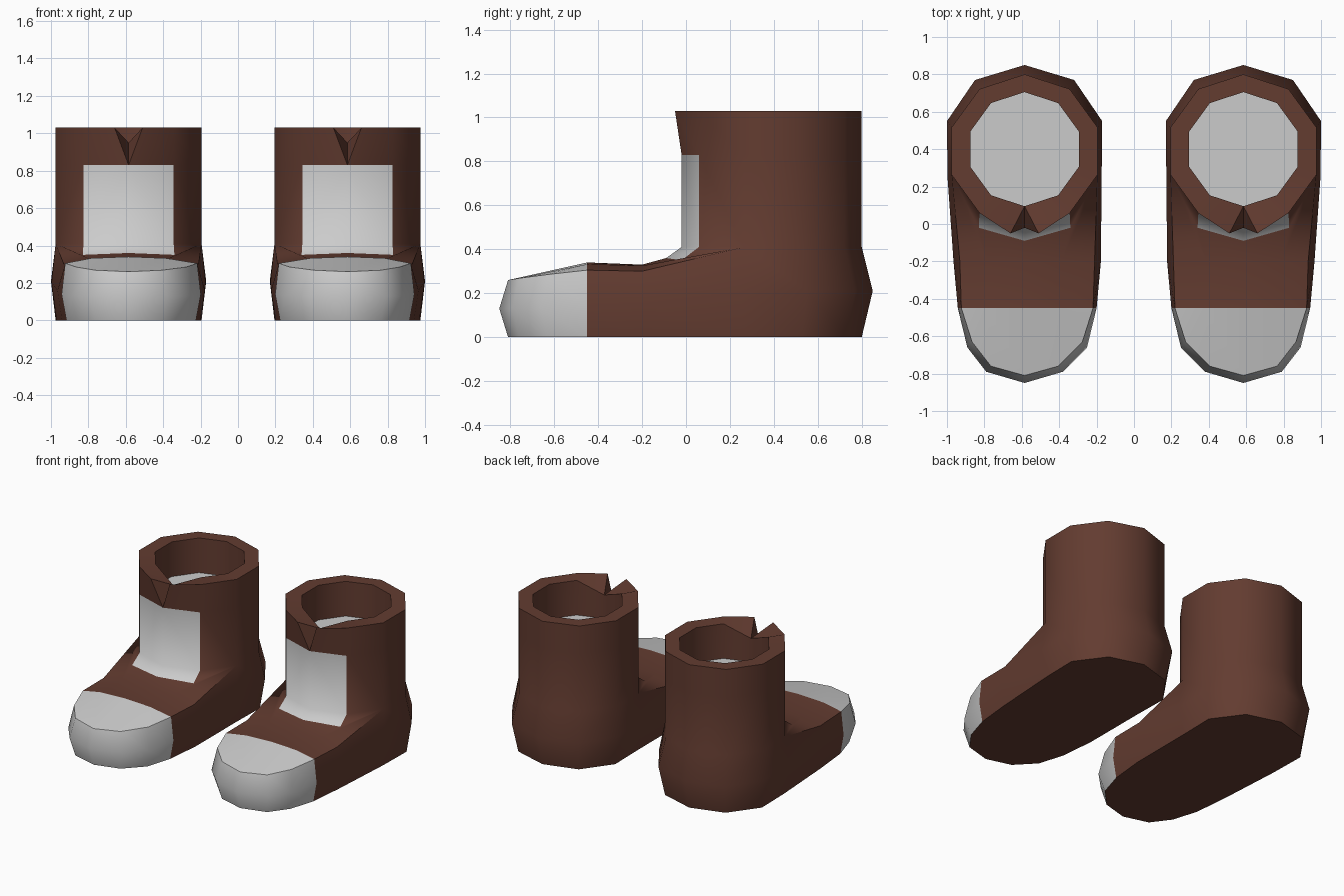
import bpy, bmesh, math
from mathutils import Vector

if "Cube" in bpy.data.objects:
    bpy.data.objects.remove(bpy.data.objects["Cube"])

brown = bpy.data.materials.new("brown_leather")
brown.diffuse_color = (0.125, 0.045, 0.03, 1)
brown.use_nodes = True
brown.node_tree.nodes["Principled BSDF"].inputs["Base Color"].default_value = brown.diffuse_color

OFFSET = 0.585
BODY, TOE, SHIN, LINING = range(4)
PARTS = ["boot_body", "toe_cap", "shin_patch", "lining"]


def half_decagon(r, cy, z):
    """Six points from back to front on the outer side."""
    return [(r * math.sin(math.radians(36 * k)), cy + r * math.cos(math.radians(36 * k)), z)
            for k in range(6)]


# Half outlines of the foot, heel to toe
sole = [(0, .80, 0), (.241, .73, 0), (.39, .527, 0), (.385, .27, 0), (.37, -.2, 0),
        (.345, -.45, 0), (.29, -.63, 0), (.18, -.76, 0), (0, -.81, 0)]
bulge = [(0, .85, .21), (.265, .77, .21), (.415, .55, .21), (.412, .25, .2), (.394, -.2, .16),
         (.371, -.45, .14), (.32, -.66, .13), (.205, -.79, .13), (0, -.85, .13)]
low = half_decagon(.41, .39, .41)
mid = half_decagon(.41, .39, .83)
top = half_decagon(.41, .39, 1.03)
rim = half_decagon(.305, .4, 1.03)
floor = half_decagon(.305, .4, .78)
upper = low[:4] + [(.36, -.2, .3), (.352, -.45, .305), (.295, -.63, .285),
                   (.18, -.76, .268), (0, -.81, .26)]
top[5] = (.075, -.05, 1.03)      # flared corner of the collar notch
rim[5] = (0, .095, .95)

faces = []                        # (part, corner points) of half a boot


def strip(a, b, part=BODY, toe_from=99):
    for i in range(len(a) - 1):
        faces.append((TOE if i >= toe_from else part, [a[i], a[i + 1], b[i + 1], b[i]]))


# Foot walls and sole
strip(sole, bulge, toe_from=5)
strip(bulge, upper, toe_from=5)
strip(sole, [(0, y, 0) for x, y, z in sole])
# Instep and toe top
c4, c5 = (.245, -.02, .35), (0, -.09, .36)
t4, t4m = (.2, -.2, .325), (0, -.2, .33)
t5, t5m = (.2, -.45, .332), (0, -.45, .34)
u = upper
for f in ([u[3], low[4], c4], [u[3], c4, t4, u[4]], [c4, c5, t4m, t4],
          [u[4], t4, t5, u[5]], [t4, t4m, t5m, t5]):
    faces.append((BODY, f))
for f in ([u[5], t5, u[6]], [t5, u[7], u[6]], [t5, t5m, u[8], u[7]]):
    faces.append((TOE, f))
# Shaft with shin patch, collar and notch
strip(low[:5], mid[:5])
faces.append((SHIN, [low[4], low[5], mid[5], mid[4]]))
faces.append((SHIN, [low[4], low[5], c5, c4]))
strip(mid, top)
strip(top, rim)
faces.append((BODY, [top[5], rim[5], mid[5]]))
# Inside wall and lining
strip(rim, floor)
for i in range(5):
    faces.append((LINING, [floor[i], floor[i + 1], (0, .4, .78)]))


def build_boot(side, label):
    bm = bmesh.new()
    for s in (1, -1):
        for part, pts in faces:
            pts = list(dict.fromkeys(pts))
            vs = []
            for x, y, z in pts:
                # the front of the foot leans slightly inward
                lean = .014 if y < -.15 and x > .25 else 0
                vs.append(bm.verts.new((side * (OFFSET + s * x - lean), y, z)))
            bm.faces.new(vs).material_index = part
    bmesh.ops.remove_doubles(bm, verts=bm.verts, dist=.0005)
    bmesh.ops.dissolve_degenerate(bm, edges=bm.edges, dist=.0005)
    bmesh.ops.recalc_face_normals(bm, faces=bm.faces)
    # Split into named parts
    for part, name in enumerate(PARTS):
        piece = bm.copy()
        bmesh.ops.delete(piece, geom=[f for f in piece.faces if f.material_index != part],
                         context='FACES')
        for f in piece.faces:
            f.material_index = 0
        me = bpy.data.meshes.new(f"{label}_{name}")
        piece.to_mesh(me)
        piece.free()
        if part == BODY:
            me.materials.append(brown)
        ob = bpy.data.objects.new(f"{label}_{name}", me)
        bpy.context.collection.objects.link(ob)
        bpy.ops.object.select_all(action='DESELECT')
        ob.select_set(True)
        bpy.context.view_layer.objects.active = ob
        bpy.ops.object.shade_smooth_by_angle(angle=math.radians(60))
    bm.free()


build_boot(1, "right")
build_boot(-1, "left")
